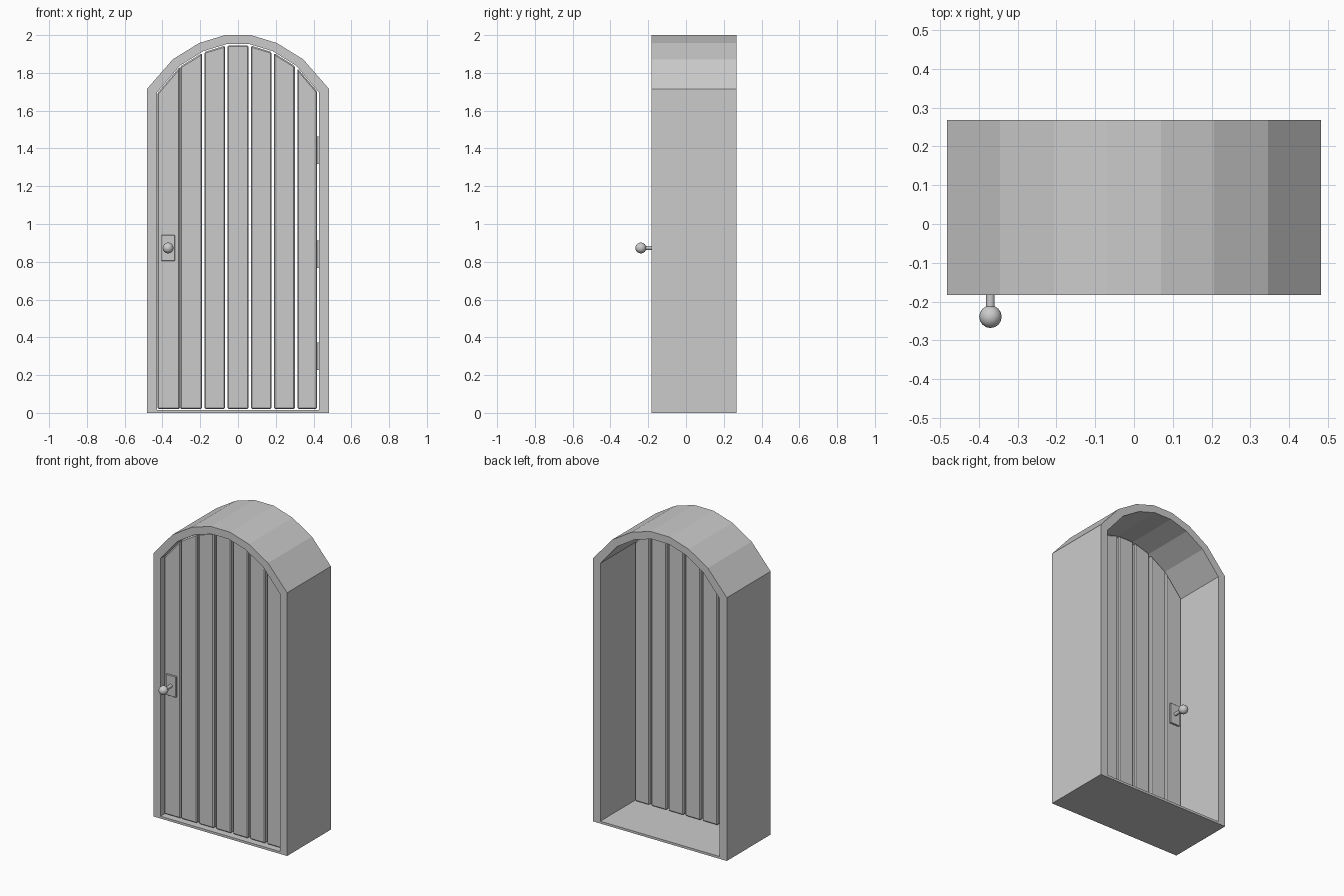
import bpy, bmesh, math

if "Cube" in bpy.data.objects:
    bpy.data.objects.remove(bpy.data.objects["Cube"])

FRONT, BACK = -0.183, 0.268        # frame depth
DOOR_F, DOOR_B = -0.153, -0.07     # plank depth


def make_object(name, bm):
    bmesh.ops.recalc_face_normals(bm, faces=bm.faces)
    me = bpy.data.meshes.new(name)
    bm.to_mesh(me)
    bm.free()
    ob = bpy.data.objects.new(name, me)
    bpy.context.collection.objects.link(ob)
    return ob


def prism(name, outline, y0, y1, bevel=0):
    bm = bmesh.new()
    face = bm.faces.new([bm.verts.new((x, y0, z)) for x, z in outline])
    ext = bmesh.ops.extrude_face_region(bm, geom=[face], use_keep_orig=True)
    for v in ext["geom"]:
        if isinstance(v, bmesh.types.BMVert):
            v.co.y = y1
    ob = make_object(name, bm)
    if bevel:
        mod = ob.modifiers.new("chamfer", "BEVEL")
        mod.width, mod.segments = bevel, 1
    return ob


def rect(x0, x1, z0, z1):
    return [(x0, z0), (x1, z0), (x1, z1), (x0, z1)]


def arch(half, bottom):
    right = [(half[0][0], bottom)] + half
    return right + [(-x, z) for x, z in reversed(right)]


# Arched surround: ring between outer and inner outlines
inner_half = [(0.43, 1.695), (0.308, 1.838), (0.184, 1.915), (0.062, 1.952)]
outer = arch([(0.482, 1.715), (0.345, 1.872), (0.206, 1.958), (0.069, 2.0)], 0)
inner = arch(inner_half, 0.015)
bm = bmesh.new()
rings = [[bm.verts.new((x, y, z)) for x, z in pts]
         for pts, y in ((outer, FRONT), (outer, BACK), (inner, BACK), (inner, FRONT))]
n = len(outer)
for k in range(4):
    a, b = rings[k], rings[(k + 1) % 4]
    for i in range(n):
        j = (i + 1) % n
        bm.faces.new((a[i], a[j], b[j], b[i]))
make_object("arched_frame", bm)

# Seven planks whose tops follow the segments of the arch
tops = [(-x, z) for x, z in inner_half] + inner_half[::-1]
for i in range(7):
    (xa, za), (xb, zb) = tops[i], tops[i + 1]
    slope = (zb - za) / (xb - xa)
    x0 = xa + (0.003 if i == 0 else 0.006)
    x1 = xb - (0.011 if i == 6 else 0.006)
    if i == 0:
        x1 = xb + 0.001
    if i == 1:
        x0 = xa + 0.002
    z0, z1 = za + slope * (x0 - xa) - 0.006, za + slope * (x1 - xa) - 0.006
    prism(f"plank_{i + 1}", [(x0, 0.02), (x1, 0.02), (x1, z1), (x0, z0)],
          DOOR_F, DOOR_B, 0.007)

# Hinges in the gap on the right
for i, z in enumerate((0.3, 0.84, 1.39)):
    prism(f"hinge_{i + 1}", rect(0.414, 0.431, z - 0.072, z + 0.072), -0.13, -0.095)

# Handle plate, stem and knob on both faces
KX, KZ = -0.37, 0.873
for side, y, d in (("front", DOOR_F, -1), ("back", DOOR_B, 1)):
    prism(f"{side}_handle_plate", rect(KX - 0.036, KX + 0.036, KZ - 0.068, KZ + 0.068),
          y - d * 0.005, y + d * 0.01, 0.002)
    bpy.ops.mesh.primitive_cylinder_add(vertices=16, radius=0.011, depth=0.075,
        location=(KX, y + d * 0.0375, KZ), rotation=(math.pi / 2, 0, 0))
    bpy.context.object.name = f"{side}_knob_stem"
    bpy.ops.object.shade_smooth_by_angle()
    bpy.ops.mesh.primitive_uv_sphere_add(segments=16, ring_count=8, radius=0.029,
        location=(KX, y + d * 0.086, KZ), rotation=(math.pi / 2, 0, 0))
    bpy.context.object.name = f"{side}_knob"
    bpy.ops.object.shade_smooth_by_angle(angle=math.radians(40))
